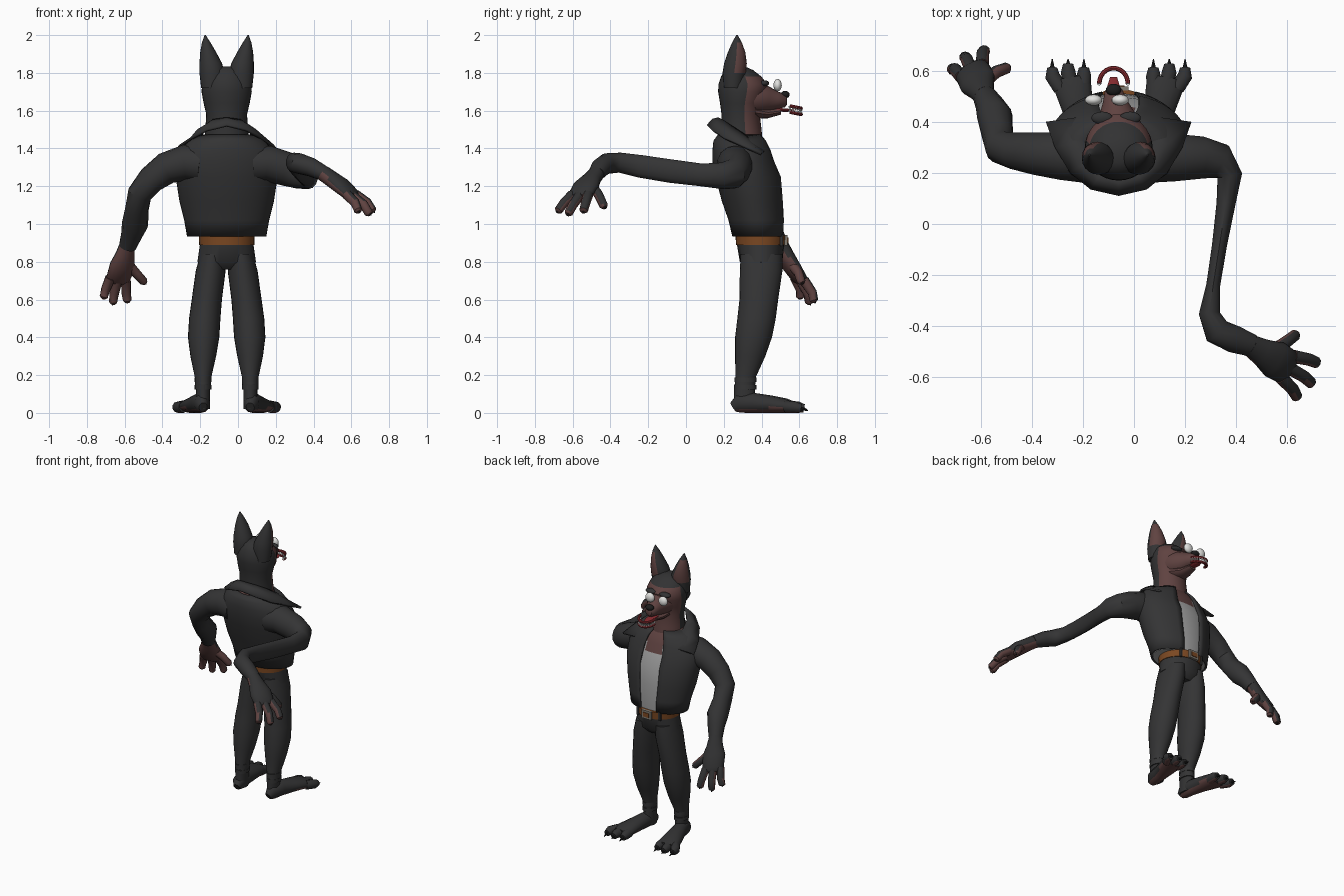
import bpy, bmesh, math
from mathutils import Vector

cube = bpy.data.objects.get("Cube")
if cube:
    bpy.data.objects.remove(cube)

CX = -0.06  # centre line of the body
made = []


def material(name, r, g, b):
    m = bpy.data.materials.new(name)
    m.use_nodes = True
    m.diffuse_color = (r, g, b, 1)
    bsdf = m.node_tree.nodes["Principled BSDF"]
    bsdf.inputs["Base Color"].default_value = (r, g, b, 1)
    bsdf.inputs["Roughness"].default_value = 0.8
    return m


FUR = material("dark_fur", .032, .032, .033)
CLOTH = material("black_cloth", .034, .034, .035)
SKIN = material("brown_skin", .115, .055, .052)
SHIRT = material("grey_shirt", .36, .36, .36)
LEATHER = material("brown_leather", .2, .065, .016)
METAL = material("buckle_metal", .22, .2, .17)
WHITE = material("eye_white", .75, .75, .73)
RED = material("mouth_red", .25, .025, .03)
BLACK = material("nose_black", .012, .012, .012)


def finish(name, bm, mats, rule=None, thick=0):
    bmesh.ops.recalc_face_normals(bm, faces=bm.faces)
    if rule:
        for f in bm.faces:
            f.material_index = rule(f.calc_center_median(), f.normal)
    mesh = bpy.data.meshes.new(name)
    bm.to_mesh(mesh)
    bm.free()
    ob = bpy.data.objects.new(name, mesh)
    bpy.context.collection.objects.link(ob)
    for m in mats:
        mesh.materials.append(m)
    if thick:
        ob.modifiers.new("thickness", "SOLIDIFY").thickness = thick
    made.append(ob)
    return ob


def skin(name, rings, mats, rule=None, closed=True, thick=0):
    """Bridge a row of point rings into a surface."""
    bm = bmesh.new()
    rows = [[bm.verts.new(p) for p in r] for r in rings]
    n = len(rows[0])
    for a, b in zip(rows, rows[1:]):
        for i in range(n if closed else n - 1):
            j = (i + 1) % n
            bm.faces.new((a[i], a[j], b[j], b[i]))
    if closed:
        bm.faces.new(rows[0])
        bm.faces.new(rows[-1])
    return finish(name, bm, mats, rule, thick)


def ellipse(c, u, v, n, gap=0):
    c, span = Vector(c), math.tau - 2 * gap
    count = n if gap == 0 else n + 1
    return [c + u * math.cos(a) + v * math.sin(a)
            for a in (math.pi / 2 + gap + span * i / n for i in range(count))]


def loft(name, rings, mats, rule=None, n=24, gap=0, thick=0):
    """Stack of level ellipses (x, y, z, half width, half depth)."""
    return skin(name, [ellipse(r[:3], Vector((r[3], 0, 0)), Vector((0, r[4], 0)), n, gap)
                       for r in rings], mats, rule, gap == 0, thick)


def tube(name, path, mats, rule=None, n=14):
    """Limb along points (x, y, z, side radius, up radius)."""
    pts = [Vector(p[:3]) for p in path]
    rings = []
    for i, p in enumerate(path):
        t = (pts[min(i + 1, len(pts) - 1)] - pts[max(i - 1, 0)]).normalized()
        side = t.cross(Vector((0, 0, 1))).normalized()
        rings.append(ellipse(pts[i], side * p[3], side.cross(t) * p[-1], n))
    return skin(name, rings, mats, rule)


def ball(name, loc, size, mat):
    bm = bmesh.new()
    bmesh.ops.create_uvsphere(bm, u_segments=14, v_segments=10, radius=1)
    for v in bm.verts:
        v.co = Vector(loc) + Vector(v.co[i] * size[i] for i in range(3))
    return finish(name, bm, [mat])


def box(name, loc, size, mat):
    bm = bmesh.new()
    bmesh.ops.create_cube(bm, size=1)
    for v in bm.verts:
        v.co = Vector(loc) + Vector(v.co[i] * size[i] for i in range(3))
    return finish(name, bm, [mat])


# Torso: shirt inside an open jacket
torso = [(.935, .21, .245, .52), (1.02, .225, .225, .525), (1.12, .25, .19, .52),
         (1.25, .27, .155, .51), (1.33, .27, .14, .475), (1.39, .245, .14, .455),
         (1.44, .2, .145, .43), (1.475, .13, .17, .4)]


def stack(rows, grow=0):
    return [(CX, (a + b) / 2, z, w + grow, (b - a) / 2 + grow) for z, w, a, b in rows]


loft("jacket", stack(torso), [CLOTH], n=40, gap=.3, thick=.012)
loft("shirt", stack(torso, -.014), [SHIRT, SKIN], n=48,
     rule=lambda c, n: int(c.z > 1.3 + abs(c.x - CX)))

# Collar: a spread band with pointed front tips
inner = [(0, .17, 1.565), (.075, .19, 1.555), (.12, .245, 1.52), (.135, .33, 1.465), (.075, .43, 1.375)]
outer = [(0, .11, 1.525), (.11, .135, 1.5), (.19, .2, 1.46), (.25, .3, 1.42), (.285, .4, 1.375)]


def mirrored(half):
    return [(CX - x, y, z) for x, y, z in half[:0:-1]] + [(CX + x, y, z) for x, y, z in half]


middle = [tuple((p + q) / 2 + (.012 if k == 2 else 0) for k, (p, q) in enumerate(zip(a, b)))
          for a, b in zip(inner, outer)]
skin("collar", [mirrored(r) for r in (inner, middle, outer)], [CLOTH], closed=False, thick=.014)

# Belt, buckle and hips
loft("belt", stack([(.888, .146, .265, .525), (.94, .148, .262, .53)]), [LEATHER], n=32)
box("buckle", (CX, .53, .914), (.075, .016, .058), METAL)
box("buckle_centre", (CX, .539, .914), (.045, .006, .03), LEATHER)
for s in (-1, 1):
    box("belt_loop", (CX + s * .085, .505, .914), (.016, .016, .06), CLOTH)
loft("hips", stack([(.76, .1, .33, .47), (.8, .155, .285, .51), (.89, .142, .27, .52)]), [CLOTH])

# Legs, cuffs and feet
leg = [(.84, .075, .065, .29, .51), (.75, .085, .079, .285, .51), (.6, .105, .08, .283, .488),
       (.5, .116, .083, .272, .475), (.4, .122, .083, .26, .455), (.3, .124, .068, .26, .42),
       (.19, .125, .044, .262, .37), (.13, .125, .042, .258, .365)]
for s, side in ((-1, "right"), (1, "left")):
    loft(side + "_trouser_leg",
         [(CX + s * x, (a + b) / 2, z, w, (b - a) / 2) for z, x, w, a, b in leg], [CLOTH])
    for z in (.135, .175):
        loft(side + "_cuff", [(CX + s * .125, .314, z + d, .044, .058) for d in (-.012, .012)], [CLOTH])
    loft(side + "_ankle", [(CX + s * .125, .31, z, .037, .055) for z in (.02, .15)], [FUR])
    foot = [(.125, .25, .03, .022, .028), (.13, .28, .05, .042, .05), (.14, .36, .053, .048, .053),
            (.16, .45, .046, .062, .046), (.178, .53, .038, .074, .038), (.185, .57, .03, .066, .03)]
    tube(side + "_foot", [(CX + s * p[0],) + p[1:] for p in foot], [FUR, SKIN],
         lambda c, n: int(n.z < -.6))
    for k, reach in ((-1, .61), (0, .625), (1, .61)):
        x0, x1 = .183 + k * .045, .198 + k * .062
        tube(side + "_toe", [(CX + s * x0, .53, .033, .03, .033),
                             (CX + s * x1, reach - .03, .03, .03, .03),
                             (CX + s * x1, reach, .024, .021, .022)], [FUR, SKIN],
             lambda c, n: int(n.z < -.6), n=10)
        tube(side + "_toe_claw", [(CX + s * x1, reach - .01, .026, .012),
                                  (CX + s * x1, .645, .012, .002)], [BLACK], n=8)

# Arms in their uneven pose
tube("right_sleeve", [(-.2, .26, 1.315, .1), (-.28, .265, 1.325, .095), (-.38, .275, 1.295, .085),
                      (-.46, .285, 1.235, .074), (-.52, .3, 1.16, .066), (-.535, .35, 1.08, .062),
                      (-.545, .42, 1.0, .07), (-.565, .465, .94, .056), (-.585, .5, .88, .046)], [CLOTH])
tube("left_sleeve", [(.08, .26, 1.315, .1, .1), (.16, .26, 1.32, .095, .095), (.26, .26, 1.29, .085, .09),
                     (.33, .245, 1.265, .075, .08), (.375, .19, 1.255, .05, .07), (.36, .08, 1.26, .038, .06),
                     (.335, -.08, 1.28, .03, .062), (.31, -.24, 1.305, .028, .06),
                     (.295, -.35, 1.325, .042, .053), (.325, -.42, 1.32, .055, .055),
                     (.39, -.45, 1.3, .055, .05), (.46, -.475, 1.265, .045, .04)], [CLOTH])


def hand(side, wrist, palm, knuckle, tips, thumb, facing):
    """Palm, three fingers and a thumb, each tipped with a claw."""
    wrist, palm, knuckle, facing = map(Vector, (wrist, palm, knuckle, facing))
    under = lambda c, n: int(n.dot(facing) > .15)
    fingers = lambda c, n: int(n.dot(facing) > -.6)
    across = (Vector(tips[0]) - Vector(tips[-1])).normalized()
    flat = across.cross(knuckle - wrist).normalized()
    rings = [ellipse(c, across * a, flat * b, 16) for c, a, b in
             ((wrist, .042, .042), (wrist.lerp(palm, .5), .054, .042), (palm, .075, .042),
              (knuckle, .07, .034), (knuckle.lerp(palm, -.3), .05, .02))]
    skin(side + "_palm", rings, [FUR, SKIN], under)
    for i, tip in enumerate(list(tips) + [thumb]):
        tip = Vector(tip)
        root = palm.lerp(wrist, .3) if i == 3 else knuckle + across * (.048 * (1 - i))
        bend = root.lerp(tip, .55) - facing * .012
        end = root.lerp(tip, .88)
        tube(side + ("_thumb" if i == 3 else "_finger"),
             [(*root, .027), (*bend, .025), (*end, .023), (*end.lerp(tip, .6), .013)],
             [FUR, SKIN], fingers, n=10)
        tube(side + "_claw", [(*end, .012), (*tip, .002)], [BLACK], n=8)


hand("right", (-.585, .5, .89), (-.61, .555, .78), (-.635, .6, .71),
     [(-.715, .61, .6), (-.665, .66, .57), (-.585, .685, .58)], (-.485, .62, .68), (.25, -.95, -.1))
hand("left", (.45, -.472, 1.27), (.55, -.53, 1.2), (.6, -.56, 1.155),
     [(.725, -.545, 1.06), (.705, -.63, 1.045), (.645, -.685, 1.06)], (.645, -.425, 1.08), (-.5, -.2, -.85))

# Head and neck, with a brown face and throat
head = [(1.38, .125, .18, .41), (1.5, .113, .185, .4), (1.58, .108, .188, .39), (1.64, .122, .18, .4),
        (1.7, .133, .17, .425), (1.74, .13, .172, .43), (1.78, .115, .185, .4),
        (1.815, .085, .205, .355), (1.835, .04, .24, .31)]
loft("head", stack(head), [FUR, SKIN], n=32, rule=lambda c, n: int(c.y > .315 and c.z < 1.765))
tube("muzzle", [(CX, .33, 1.665, .105, .09), (CX, .38, 1.665, .095, .085), (-.068, .43, 1.66, .07, .07),
                (-.075, .48, 1.655, .048, .048), (-.08, .525, 1.652, .034, .034),
                (-.08, .535, 1.652, .02, .02)], [SKIN], n=18)
tube("lower_jaw", [(CX, .36, 1.595, .075, .035), (-.07, .43, 1.585, .05, .026),
                   (-.078, .5, 1.595, .03, .016)], [SKIN])
ball("nose", (-.08, .525, 1.685), (.03, .024, .02), BLACK)
for s, side in ((-1, "right"), (1, "left")):
    ball(side + "_eye", (-.106 + s * .052, .485, 1.735), (.034, .022, .033), WHITE)
    ball(side + "_brow", (-.07 + s * .055, .415, 1.745), (.042, .025, .016), FUR)
    # Ears with a brown hollow facing forward and outward
    ear = [(1.72, .08, .055, .25, .05), (1.8, .078, .066, .255, .062), (1.85, .084, .06, .262, .06),
           (1.91, .098, .042, .268, .046), (1.96, .108, .023, .27, .026), (2.0, .114, .003, .27, .004)]
    look = Vector((s * .6, .8, 0))
    loft(side + "_ear", [(CX + s * x, y, z, w, d) for z, x, w, y, d in ear], [FUR, SKIN], n=20,
         rule=lambda c, n: int(n.dot(look) > .62 and 1.78 < c.z < 1.97))

# Teeth on two curved gums around the tongue
for name, z, point in (("upper", 1.625, -.016), ("lower", 1.592, .016)):
    arc = [(-.08 + .056 * math.cos(a), .55 + .06 * math.sin(a), z - .012 * math.sin(a))
           for a in (math.pi * i / 12 for i in range(13))]
    tube(name + "_gum", [(*p, .009) for p in arc], [RED], n=8)
    for x, y, h in arc:
        tube(name + "_tooth", [(x, y, h, .009), (x, y + .001, h + point, .003)], [WHITE], n=6)
tube("tongue", [(-.08, .46, 1.605, .025, .01), (-.08, .53, 1.603, .028, .009),
                (-.08, .575, 1.6, .014, .005)], [RED])

# Smooth shading with crisp edges
bpy.ops.object.select_all(action="DESELECT")
for ob in made:
    ob.select_set(True)
bpy.context.view_layer.objects.active = made[0]
bpy.ops.object.shade_smooth_by_angle(angle=math.radians(40))
